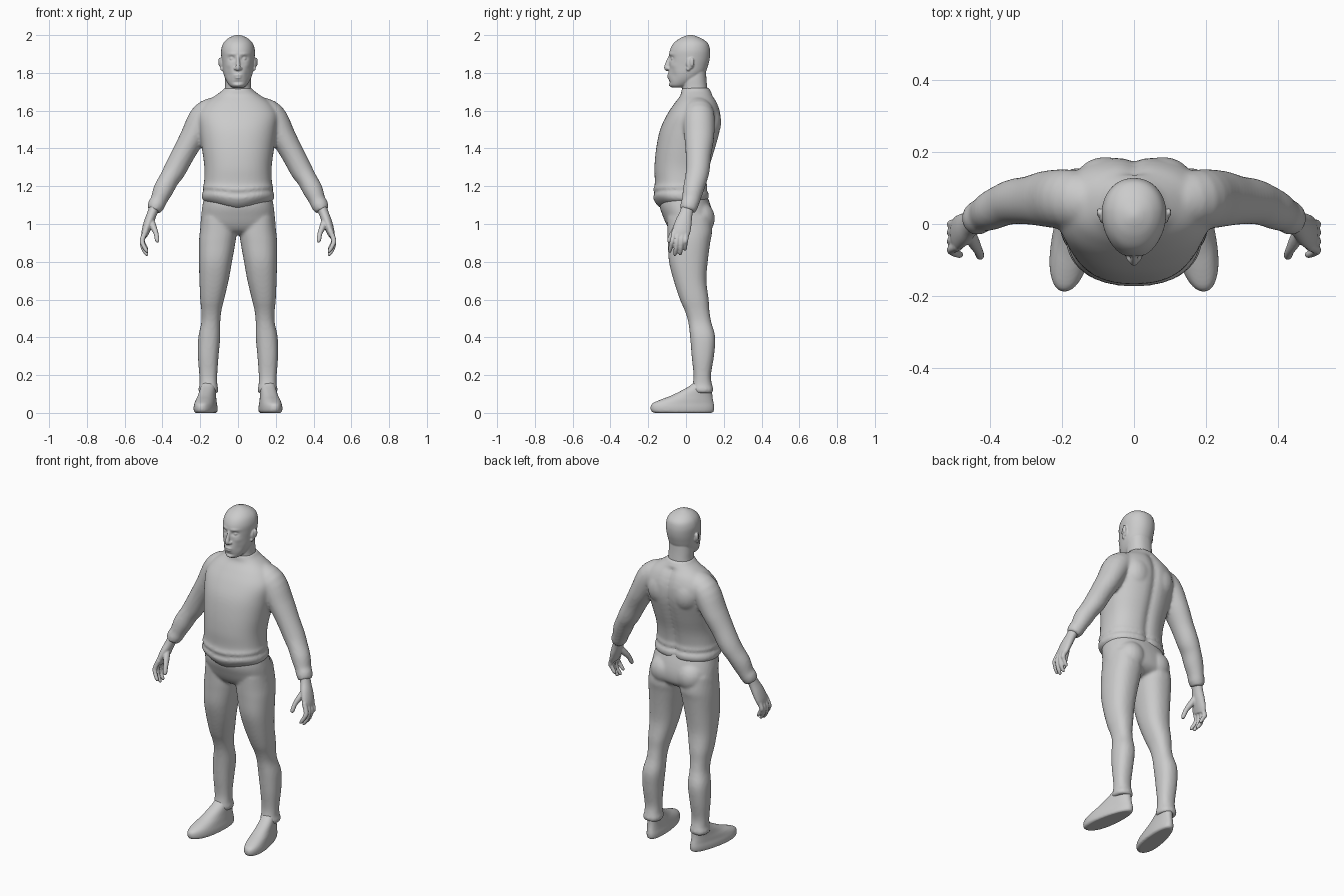
import bpy, bmesh, math
from mathutils import Vector


def spline(rows, steps):
    """Catmull-Rom interpolation of parameter rows."""
    out = []
    last = len(rows) - 1
    for i in range(last):
        a, b, c, d = (rows[max(0, min(last, i + k))] for k in (-1, 0, 1, 2))
        for s in range(steps):
            t = s / steps
            out.append([0.5 * (2 * q + (r - p) * t + (2 * p - 5 * q + 4 * r - w) * t * t
                               + (3 * q - p - 3 * r + w) * t ** 3) for p, q, r, w in zip(a, b, c, d)])
    return out + [list(rows[-1])]


def oval(n, power):
    pts = []
    for i in range(n):
        a = 2 * math.pi * i / n
        c, s = math.cos(a), math.sin(a)
        pts.append((math.copysign(abs(c) ** (2 / power), c), math.copysign(abs(s) ** (2 / power), s)))
    return pts


def skin(bm, rings, mirror=False):
    for sx in ((1, -1) if mirror else (1,)):
        vs = [[bm.verts.new((p[0] * sx, p[1], p[2])) for p in r] for r in rings]
        n = len(vs[0])
        for a, b in zip(vs, vs[1:]):
            for i in range(n):
                bm.faces.new((a[i], a[(i + 1) % n], b[(i + 1) % n], b[i]))
        bm.faces.new(vs[0])
        bm.faces.new(vs[-1])


def stack(bm, rows, mirror=False, steps=4, n=40, power=2.3, warp=None):
    """Horizontal rings: z, x min, x max, y front, y back."""
    rings = []
    for z, x0, x1, y0, y1 in spline(rows, steps):
        ring = [Vector(((x0 + x1) / 2 + (x1 - x0) / 2 * c, (y0 + y1) / 2 + (y1 - y0) / 2 * s, z))
                for c, s in oval(n, power)]
        rings.append([warp(p) for p in ring] if warp else ring)
    skin(bm, rings, mirror)


def tube(bm, rows, mirror=False, steps=4, n=24):
    """Rings across a path: x, y, z, radius sideways, radius along y."""
    rows = spline(rows, steps)
    pts = [Vector(r[:3]) for r in rows]
    rings = []
    for i, r in enumerate(rows):
        t = (pts[min(i + 1, len(pts) - 1)] - pts[max(i - 1, 0)]).normalized()
        v = Vector((0, 1, 0)) - t * t.y
        v = v.normalized() if v.length > 0.05 else Vector((0, 0, 1))
        u = v.cross(t)
        rings.append([pts[i] + u * r[3] * c + v * r[4] * s for c, s in oval(n, 2)])
    skin(bm, rings, mirror)


def ball(bm, x, y, z, rx, ry, rz, mirror=False):
    for sx in ((1, -1) if mirror else (1,)):
        res = bmesh.ops.create_uvsphere(bm, u_segments=20, v_segments=14, radius=1)
        for v in res["verts"]:
            v.co = Vector((sx * x + v.co.x * rx, y + v.co.y * ry, z + v.co.z * rz))


def finish(bm, name, voxel, smooth):
    bmesh.ops.recalc_face_normals(bm, faces=bm.faces)
    me = bpy.data.meshes.new(name)
    for f in bm.faces:
        f.smooth = True
    bm.to_mesh(me)
    bm.free()
    ob = bpy.data.objects.new(name, me)
    bpy.context.collection.objects.link(ob)
    m = ob.modifiers.new("blend", 'REMESH')
    m.mode, m.voxel_size, m.use_smooth_shade = 'VOXEL', voxel, True
    m = ob.modifiers.new("soften", 'SMOOTH')
    m.factor, m.iterations = 0.5, smooth
    return ob


def sym(rows):
    return [(z, -h, h, a, b) for z, h, a, b in rows]


# Sweater: torso with rolled hem, shoulder blades and sleeves
bm = bmesh.new()


def torso_warp(p):
    # hem dips at the front middle; spine groove runs down the back
    if p.z < 1.25 and p.y < 0:
        p.z -= 0.03 * math.exp(-(p.x / 0.1) ** 2) * (1.25 - p.z) / 0.13
    if p.y > 0.05 and p.z < 1.68:
        p.y -= 0.014 * math.exp(-(p.x / 0.025) ** 2)
    return p


stack(bm, sym([(1.115, .172, -.135, .105), (1.135, .19, -.16, .122), (1.16, .191, -.174, .124),
               (1.178, .182, -.166, .113), (1.195, .187, -.174, .118), (1.22, .18, -.165, .113),
               (1.3, .178, -.167, .127), (1.4, .191, -.158, .157), (1.5, .205, -.137, .183),
               (1.58, .212, -.10, .185), (1.64, .175, -.06, .167), (1.68, .12, -.03, .143),
               (1.705, .085, -.025, .13), (1.72, .073, -.022, .122)]), n=56, warp=torso_warp)
ball(bm, .08, .115, 1.54, .085, .072, .1, True)
tube(bm, [(.09, .06, 1.62, .06, .07), (.175, .068, 1.572, .076, .083), (.24, .07, 1.46, .067, .079),
          (.29, .066, 1.37, .061, .068), (.335, .062, 1.285, .059, .063), (.366, .052, 1.235, .053, .059),
          (.396, .038, 1.18, .053, .055), (.42, .026, 1.125, .044, .048), (.434, .017, 1.098, .045, .047),
          (.445, .01, 1.07, .036, .041)], True)
finish(bm, "sweater", 0.009, 4)

# Trousers: pelvis, buttocks and two legs
bm = bmesh.new()
stack(bm, sym([(1.18, .172, -.135, .1), (1.1, .188, -.14, .13), (1.04, .195, -.122, .143),
               (.99, .196, -.1, .138), (.96, .16, -.075, .11), (.945, .09, -.04, .07)]))
ball(bm, .088, .07, 1.03, .085, .083, .09, True)
stack(bm, [(1.04, .02, .192, -.1, .13), (.96, .008, .202, -.098, .138), (.9, .014, .207, -.096, .128),
           (.8, .032, .207, -.09, .115), (.7, .05, .204, -.065, .108), (.6, .074, .2, -.032, .12),
           (.54, .088, .194, -.006, .124), (.48, .094, .194, .012, .134), (.4, .094, .21, .022, .155),
           (.3, .103, .212, .03, .148), (.2, .11, .205, .04, .132), (.15, .109, .204, .035, .138),
           (.125, .104, .21, .03, .145), (.105, .108, .205, .04, .14)], True)
finish(bm, "trousers", 0.009, 4)

# Shoes, toes turned out
bm = bmesh.new()


def toe_out(p):
    toe = max(0.0, min(1.0, (0.08 - p.y) / 0.2))
    p.x = 0.158 + (p.x - 0.158) * (0.92 + 0.16 * toe) - 0.15 * (p.y - 0.06)
    return p


stack(bm, [(.0, .108, .206, -.165, .135), (.008, .1, .212, -.183, .147), (.03, .1, .213, -.188, .15),
           (.05, .104, .21, -.178, .147), (.07, .108, .208, -.135, .143), (.09, .112, .205, -.082, .14),
           (.115, .115, .203, -.03, .138), (.14, .117, .2, .015, .132), (.16, .12, .197, .04, .125)],
      True, n=48, power=2.2, warp=toe_out)
finish(bm, "shoes", 0.006, 2)

# Hands: palm, four fingers, thumb
bm = bmesh.new()
tube(bm, [(.438, .012, 1.1, .028, .033), (.455, .0, 1.055, .026, .035), (.472, -.013, 1.01, .026, .044),
          (.488, -.024, .965, .022, .048), (.497, -.03, .935, .016, .043)], True)
for by, ty, tz in ((-.062, -.085, .85), (-.04, -.058, .832), (-.018, -.03, .836), (.003, -.005, .86)):
    tube(bm, [(.488, by, .965, .014, .013), (.507, by * .6 + ty * .4, .915, .0135, .0125),
              (.502, by * .3 + ty * .7, tz + .04, .012, .0115), (.485, ty, tz + .01, .010, .010),
              (.477, ty, tz, .005, .005)], True, n=14)
tube(bm, [(.463, -.012, 1.03, .016, .018), (.448, -.046, .985, .017, .019), (.434, -.072, .95, .013, .014),
          (.428, -.088, .915, .012, .012), (.428, -.093, .902, .006, .006)], True, n=14)
finish(bm, "hands", 0.0045, 2)

# Head: skull with pushed and pulled face features, neck, nose, lips, ears
bm = bmesh.new()
bumps = [(.033, 1.876, .017, .011, .013), (.034, 1.9, .024, .007, -.005), (.05, 1.84, .016, .014, -.004),
         (0, 1.75, .024, .007, .006), (0, 1.735, .02, .01, -.006), (0, 1.785, .024, .014, -.005),
         (.05, 1.79, .014, .025, .005)]


def face(p):
    p.x *= 1 + 0.9 * min(p.y, 0.04)
    if p.y < 0.0:
        p.y += sum(d * math.exp(-((abs(p.x) - x) / w) ** 2 - ((p.z - z) / h) ** 2)
                   for x, z, w, h, d in bumps) * min(1, -p.y / 0.05)
    return p


stack(bm, sym([(1.722, .03, -.072, -.01), (1.735, .048, -.086, .02), (1.765, .066, -.091, .07),
               (1.8, .077, -.092, .102), (1.84, .082, -.089, .117), (1.88, .086, -.089, .126),
               (1.92, .087, -.085, .127), (1.955, .077, -.067, .117), (1.98, .055, -.037, .087),
               (1.995, .027, -.005, .052), (2.001, .006, .017, .029)]), steps=8, n=96, power=2.15, warp=face)
stack(bm, sym([(1.66, .078, -.02, .12), (1.72, .069, -.02, .113), (1.77, .068, -.022, .108),
               (1.83, .064, -.01, .105)]))
tube(bm, [(0, -.078, 1.89, .008, .012), (0, -.09, 1.865, .009, .013), (0, -.099, 1.84, .012, .014),
          (0, -.102, 1.826, .013, .014), (0, -.095, 1.814, .009, .01)], n=16)
ball(bm, .013, -.093, 1.823, .009, .012, .008, True)
ball(bm, .032, -.066, 1.875, .013, .014, .009, True)
ball(bm, 0, -.088, 1.787, .023, .012, .0055)
ball(bm, 0, -.087, 1.775, .02, .012, .006)
ball(bm, .089, .022, 1.85, .008, .02, .03, True)
ball(bm, .097, .032, 1.858, .007, .012, .024, True)
ball(bm, .086, .012, 1.822, .007, .011, .012, True)
finish(bm, "head", 0.0042, 2)
